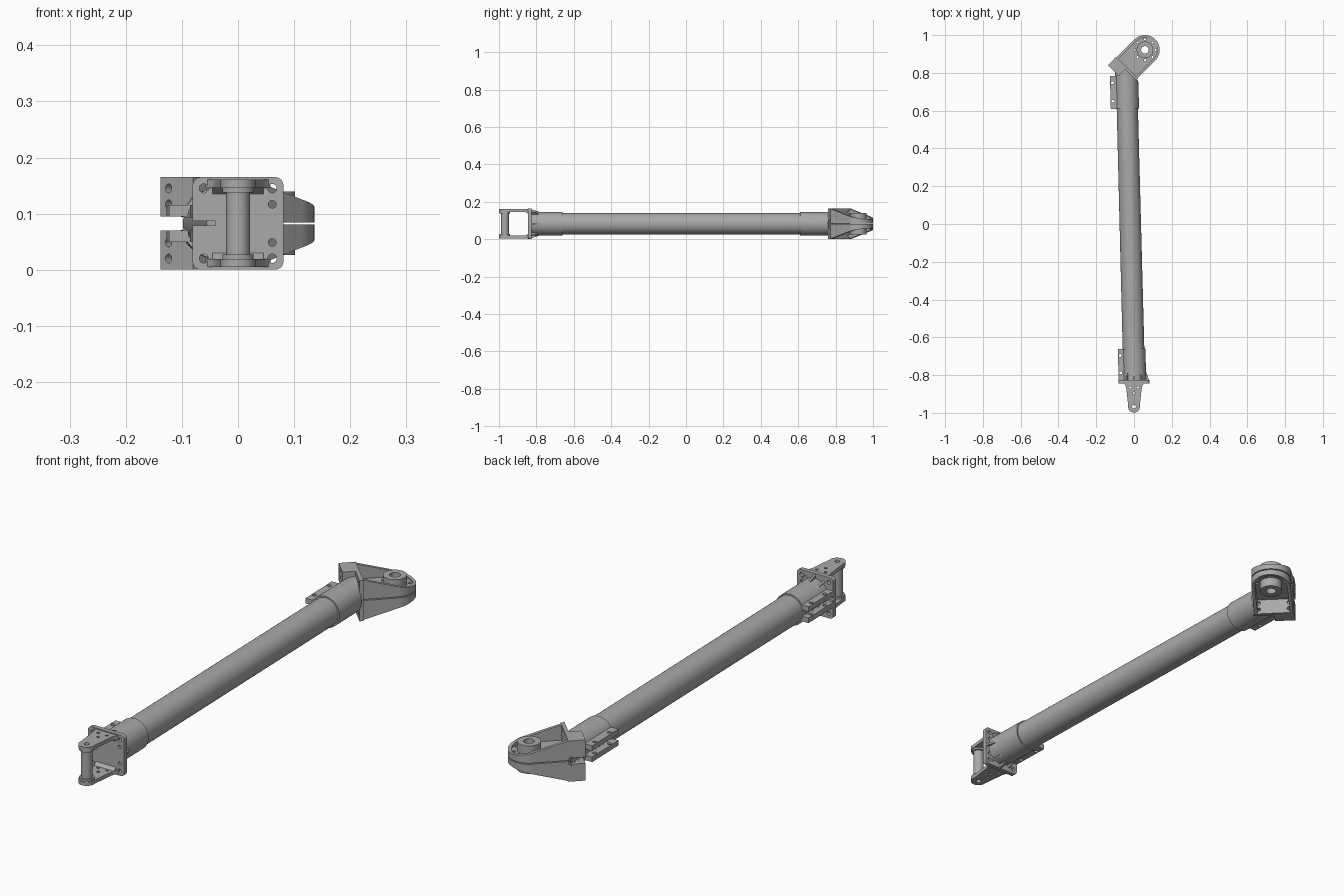
import bpy, bmesh
from math import sin, cos, pi, radians
from mathutils import Matrix

cube = bpy.data.objects.get("Cube")
if cube:
    bpy.data.objects.remove(cube)

grey = bpy.data.materials.new("machined grey")
grey.use_nodes = True
colour = (0.4, 0.4, 0.4, 1)
grey.diffuse_color = colour
grey.node_tree.nodes["Principled BSDF"].inputs["Base Color"].default_value = colour


def finish(name, bm, matrix):
    bmesh.ops.remove_doubles(bm, verts=bm.verts, dist=1e-5)
    bmesh.ops.transform(bm, matrix=matrix, verts=bm.verts)
    bmesh.ops.recalc_face_normals(bm, faces=bm.faces)
    mesh = bpy.data.meshes.new(name)
    bm.to_mesh(mesh)
    bm.free()
    mesh.materials.clear()
    mesh.materials.append(grey)
    mesh.shade_smooth()
    mesh.set_sharp_from_angle(angle=radians(30))
    obj = bpy.data.objects.new(name, mesh)
    bpy.context.collection.objects.link(obj)
    return obj


def solid(name, loops, lo, hi, matrix):
    """Extrude a flat outline (first loop) with holes (other loops) from lo to hi."""
    curve = bpy.data.curves.new(name, 'CURVE')
    curve.dimensions = '2D'
    curve.fill_mode = 'BOTH'
    curve.extrude = (hi - lo) / 2
    for loop in loops:
        spline = curve.splines.new('POLY')
        spline.points.add(len(loop) - 1)
        for point, (x, y) in zip(spline.points, loop):
            point.co = (x, y, 0, 1)
        spline.use_cyclic_u = True
    helper = bpy.data.objects.new(name + " outline", curve)
    flat = bpy.data.meshes.new_from_object(helper)
    bm = bmesh.new()
    bm.from_mesh(flat)
    bpy.data.objects.remove(helper)
    bpy.data.curves.remove(curve)
    bpy.data.meshes.remove(flat)
    return finish(name, bm, matrix @ Matrix.Translation((0, 0, (lo + hi) / 2)))


def arc(x, y, r, a0, a1, n):
    return [(x + r * cos(radians(a0 + (a1 - a0) * i / n)),
             y + r * sin(radians(a0 + (a1 - a0) * i / n))) for i in range(n + 1)]


def circle(x, y, r, n=24):
    return arc(x, y, r, 0, 360, n)[:-1]


def rect(x0, y0, x1, y1):
    return [(x0, y0), (x1, y0), (x1, y1), (x0, y1)]


MID = 0.0825
WORLD = Matrix.Translation((0, 0, MID))
ALONG_Y = Matrix.Rotation(pi / 2, 4, 'X')          # extrudes toward -y
TUBE = Matrix.Translation((-0.02, 0, MID)) @ Matrix.Rotation(radians(1.5), 4, 'Z')
CX, CY = 0.058, 0.922
KNUCKLE = Matrix.Translation((CX, CY, MID)) @ Matrix.Rotation(radians(225), 4, 'Z')
ALONG_U = KNUCKLE @ Matrix(((0, 0, 1, 0), (1, 0, 0, 0), (0, 1, 0, 0), (0, 0, 0, 1)))
SIDES = (("upper", 1), ("lower", -1))


def bevel_end(obj):
    """Slant the rear end so that it meets the angled knuckle plate."""
    for v in obj.data.vertices:
        if v.co.y > 0.7:
            v.co.y = CX + CY - 0.2 - v.co.x


# Main tube and the split clamp sleeves at both ends
bevel_end(solid("main_tube", [circle(0, 0, 0.0575, 64)], -0.79, 0.828, TUBE @ ALONG_Y))
split = arc(0, 0, 0.063, -169, 169, 60) + arc(0, 0, 0.056, 169, -169, 60)
solid("front_sleeve", [split], 0.66, 0.828, TUBE @ ALONG_Y)
bevel_end(solid("rear_sleeve", [split], -0.79, -0.61, TUBE @ ALONG_Y))

# Clamp ears with bolt holes
for end, y0, y1, x0 in (("front", -0.828, -0.66, -0.083), ("rear", 0.61, 0.785, -0.087)):
    holes = [circle(x0 + 0.012, y, 0.008, 16) for y in (y0 + 0.042, y1 - 0.035)]
    for side, s in SIDES:
        lo, hi = sorted((s * 0.0125, s * 0.033))
        solid(f"{end}_{side}_clamp_ear", [rect(x0, y0, -0.053, y1)] + holes, lo, hi, TUBE)

# Front mounting plate, rounded and slit on one side
corner = 0.015
outline = []
for cx, cy, a in ((1, 1, 0), (-1, 1, 90)):
    outline += arc(cx * (0.081 - corner), cy * (MID - corner), corner, a, a + 90, 6)
outline += [(-0.081, 0.004), (-0.04, 0.004), (-0.04, -0.004), (-0.081, -0.004)]
for cx, cy, a in ((-1, -1, 180), (1, -1, 270)):
    outline += arc(cx * (0.081 - corner), cy * (MID - corner), corner, a, a + 90, 6)
bolts = [circle(x, z, 0.008, 16) for x in (-0.061, 0.061) for z in (-0.0625, 0.0625)]
bolts += [circle(0.061, z, 0.007, 16) for z in (-0.034, 0.034)]
solid("front_plate", [outline] + bolts, 0.826, 0.844, WORLD @ ALONG_Y)

# Small ribs bracing the sleeve against the plate
for i, a in enumerate((-125, -90, -55, 0, 55, 90, 125)):
    solid(f"sleeve_rib_{i}", [[(0.055, -0.828), (0.078, -0.828), (0.062, -0.78), (0.055, -0.78)]],
          -0.004, 0.004, TUBE @ Matrix.Rotation(radians(a), 4, 'Y'))

# Clevis arms, collars and pin
PIN_Y = -0.968
arm = [(0.058, -0.84), (0.046, -0.852), (0.041, -0.87)]
arm = arm + arc(0, PIN_Y, 0.031, 10, -190, 20) + [(-x, y) for x, y in reversed(arm)]
bore = circle(0, PIN_Y, 0.01, 20)
arm_holes = [bore] + [circle(x, y, 0.006, 12) for x, y in
                      ((-0.02, -0.866), (0.02, -0.866), (0, -0.895))]
for side, s in SIDES:
    lo, hi = sorted((s * 0.063, s * 0.078))
    solid(f"{side}_clevis_arm", [arm] + arm_holes, lo, hi, WORLD)
    lo, hi = sorted((s * 0.055, s * 0.064))
    solid(f"{side}_pin_collar", [circle(0, PIN_Y, 0.028), bore], lo, hi, WORLD)
    # fillet where the arm meets the plate
    solid(f"{side}_arm_fillet", [[(0.84, s * 0.05), (0.86, s * 0.064), (0.84, s * 0.064)]],
          -0.045, 0.045, WORLD @ Matrix(((0, 0, 1, 0), (-1, 0, 0, 0), (0, 1, 0, 0), (0, 0, 0, 1)))
          )
solid("clevis_pin", [circle(0, PIN_Y, 0.021, 32), bore], -0.078, 0.078, WORLD)

# Knuckle: a round-ended split body with a tapering rim on each half
R, BASE = 0.078, 0.136


def rim_path(r):
    return [(BASE, -r), (BASE / 2, -r)] + arc(0, 0, r, -90, -270, 36) + [(BASE / 2, r), (BASE, r)]


def rim_height(u):
    if u > 0:
        return 0.043 + (0.0815 - 0.043) * u / BASE
    return 0.043 + 0.019 * u / R


ring = [circle(0.0555 * cos(a), 0.0555 * sin(a), 0.006, 12)
        for a in (i * pi / 4 for i in range(8))]
hub = circle(0, 0, 0.02, 32)
for side, s in SIDES:
    lo, hi = sorted((s * 0.002, s * 0.019))
    solid(f"{side}_knuckle_web", [rim_path(R - 0.004), hub] + ring, lo, hi, KNUCKLE)
    bm = bmesh.new()
    rows = []
    for (xo, yo), (xi, yi) in zip(rim_path(R), rim_path(R - 0.013)):
        h = rim_height(xo)
        rows.append([bm.verts.new(p) for p in ((xo, yo, s * 0.002), (xo, yo, s * h),
                                               (xi, yi, s * h), (xi, yi, s * 0.002))])
    for a, b in zip(rows, rows[1:]):
        for i in range(4):
            j = (i + 1) % 4
            bm.faces.new((a[i], a[j], b[j], b[i]))
    bm.faces.new(rows[0])
    bm.faces.new(rows[-1])
    finish(f"{side}_knuckle_rim", bm, KNUCKLE)
    lo, hi = sorted((s * 0.002, s * 0.0565))
    solid(f"{side}_hub_boss", [circle(0, 0, 0.044, 40), hub], lo, hi, KNUCKLE)

    # Angled mounting plate and thick bolt block, split by the clamp gap
    def bolt_row(v):
        return [circle(v, s * z, 0.008, 16) for z in (0.0625, 0.034)]
    solid(f"{side}_knuckle_plate",
          [rect(-0.081, s * 0.0125, 0.083, s * MID)] + bolt_row(-0.061) + bolt_row(0.061),
          0.132, 0.147, ALONG_U)
    solid(f"{side}_bolt_block", [rect(-0.081, s * 0.0125, 0.0, s * MID)] + bolt_row(-0.061),
          0.146, 0.196, ALONG_U)
solid("knuckle_plate_bridge", [rect(-0.04, -0.013, 0.083, 0.013)], 0.132, 0.147, ALONG_U)
